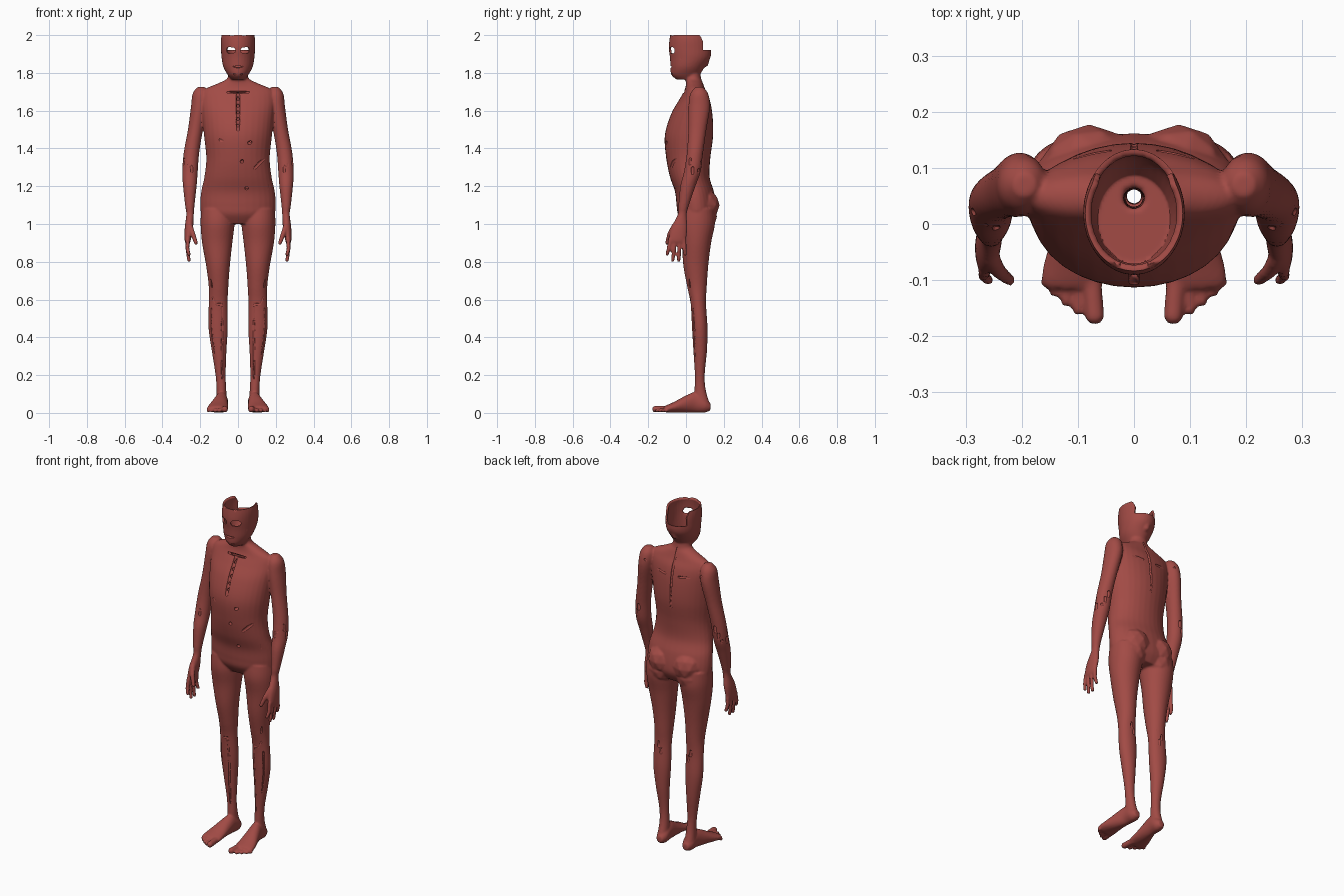
import bpy, bmesh, math
from mathutils import Vector, Matrix

VOXEL = 0.0055
BOTH = (1, -1)


def spline(pts, steps):
    """Catmull-Rom interpolation of tuples of any length."""
    v = [Vector(p) for p in pts]
    out = []
    for i in range(len(v) - 1):
        p0, p1, p2, p3 = v[max(i - 1, 0)], v[i], v[i + 1], v[min(i + 2, len(v) - 1)]
        for k in range(steps):
            t = k / steps
            out.append(0.5 * (2 * p1 + (p2 - p0) * t + (2 * p0 - 5 * p1 + 4 * p2 - p3) * t ** 2
                              + (3 * p1 - p0 - 3 * p2 + p3) * t ** 3))
    return out + [v[-1]]


def loft(bm, rings, axis='z', sides=(1,), seg=32, inset=0.0):
    """Elliptical sections (x, y, z, half width, half depth) skinned together."""
    for s in sides:
        loops = []
        for x, y, z, a, b in spline(rings, 6):
            a, b = a - inset, b - inset
            loop = []
            for k in range(seg):
                c, n = a * math.cos(math.tau * k / seg), b * math.sin(math.tau * k / seg)
                p = (x + c, y + n, z) if axis == 'z' else (x + c, y, z + n)
                loop.append(bm.verts.new((s * p[0], p[1], p[2])))
            loops.append(loop)
        for l0, l1 in zip(loops, loops[1:]):
            for k in range(seg):
                bm.faces.new((l0[k], l0[(k + 1) % seg], l1[(k + 1) % seg], l1[k]))
        bm.faces.new(loops[0])
        bm.faces.new(loops[-1])


def tube(bm, pts, sides=BOTH):
    """Chain of overlapping balls through (x, y, z, radius) points."""
    for s in sides:
        for p, q in zip(pts, pts[1:] or pts):
            p, q = Vector(p), Vector(q)
            n = max(1, int((q - p).xyz.length / (0.6 * min(p[3], q[3]))))
            for k in range(n + 1):
                c = p.lerp(q, k / n)
                bmesh.ops.create_icosphere(bm, subdivisions=2, radius=c[3],
                                           matrix=Matrix.Translation((s * c[0], c[1], c[2])))


def box(bm, lo, hi):
    lo, hi = Vector(lo), Vector(hi)
    m = Matrix.Translation((lo + hi) / 2) @ Matrix.Diagonal((*(hi - lo), 1))
    bmesh.ops.create_cube(bm, size=1, matrix=m)


def remeshed(name, bm, voxel):
    bmesh.ops.recalc_face_normals(bm, faces=bm.faces)
    me = bpy.data.meshes.new(name)
    bm.to_mesh(me)
    bm.free()
    ob = bpy.data.objects.new(name, me)
    bpy.context.collection.objects.link(ob)
    mod = ob.modifiers.new("fuse", 'REMESH')
    mod.mode = 'VOXEL'
    mod.voxel_size = voxel
    return ob


# Section profiles
TORSO = [(0, .06, 1.0, .15, .07), (0, .058, 1.05, .192, .1), (0, .055, 1.1, .2, .105),
         (0, .045, 1.17, .195, .103), (0, .02, 1.25, .178, .105), (0, .012, 1.35, .168, .117),
         (0, .016, 1.47, .18, .128), (0, .03, 1.58, .19, .11), (0, .045, 1.66, .195, .08),
         (0, .048, 1.71, .18, .055), (0, .045, 1.745, .105, .045), (0, .038, 1.77, .058, .042),
         (0, .035, 1.81, .05, .04)]
HEAD = [(0, .005, 1.765, .035, .055), (0, -.002, 1.79, .055, .076), (0, .008, 1.83, .077, .09),
        (0, .022, 1.88, .087, .107), (0, .021, 1.93, .09, .112), (0, .019, 1.98, .09, .106),
        (0, .018, 2.04, .08, .095)]
ARM = [(.195, .07, 1.725, .02, .02), (.198, .07, 1.69, .042, .047), (.205, .07, 1.62, .044, .057),
       (.225, .06, 1.5, .04, .048), (.246, .048, 1.38, .041, .043), (.254, .034, 1.28, .041, .044),
       (.255, .01, 1.2, .036, .04), (.255, -.012, 1.1, .025, .028), (.254, -.02, 1.05, .02, .024),
       (.26, -.036, .98, .022, .043), (.266, -.045, .92, .017, .046), (.266, -.045, .895, .011, .04)]
LEG = [(.105, .06, 1.08, .09, .09), (.108, .058, 1.0, .09, .095), (.11, .055, .9, .08, .078),
       (.106, .052, .78, .063, .066), (.103, .058, .67, .052, .052), (.105, .065, .58, .05, .041),
       (.105, .073, .45, .051, .041), (.1, .075, .33, .039, .036), (.092, .073, .2, .027, .026),
       (.088, .075, .12, .026, .03), (.088, .085, .05, .03, .04)]
FOOT = [(.085, .13, .032, .018, .018), (.085, .1, .042, .033, .04), (.087, .05, .056, .034, .054),
        (.095, 0, .047, .042, .045), (.105, -.06, .031, .053, .029), (.109, -.1, .022, .056, .02),
        (.11, -.115, .02, .045, .014)]

# Body
bm = bmesh.new()
loft(bm, TORSO)
loft(bm, HEAD)
for rings in (ARM, LEG):
    loft(bm, rings, sides=BOTH)
loft(bm, FOOT, axis='y', sides=BOTH)
tube(bm, [(.08, .088, 1.1, .09), (.09, .08, 1.04, .085)])              # buttocks
tube(bm, [(0, .1, 1.85, .02), (0, .108, 1.9, .026)], (1,))              # occipital bulge
for y0, y1, z1 in ((-.083, -.1, .84), (-.058, -.07, .808), (-.033, -.038, .808), (-.01, -.004, .84)):
    tube(bm, [(.266, y0, .92, .012), (.268, (y0 + y1) / 2, .87, .011), (.26, y1, z1, .01)])
tube(bm, [(.255, -.06, .99, .016), (.24, -.085, .95, .014), (.222, -.1, .9, .011)])   # thumb
for x0, x1, y1, r in ((.075, .07, -.162, .018), (.1, .1, -.153, .0105), (.121, .121, -.138, .0105),
                      (.14, .141, -.121, .01), (.154, .157, -.104, .01)):
    tube(bm, [(x0, -.095, .021, r), (x1, y1, r + .002, r)])             # toes
body = remeshed("muscle_body", bm, VOXEL)
sm = body.modifiers.new("soften", 'SMOOTH')
sm.iterations = 4

# Hollows and gaps where bone would show
bm = bmesh.new()
loft(bm, TORSO[3:10], inset=.022)
loft(bm, HEAD[2:] + [(0, .018, 2.12, .08, .095)], inset=.012)
tube(bm, [(0, .046, 1.83, .02), (0, .046, 1.7, .016), (0, .05, .95, .014)], (1,))
box(bm, (-.2, -.3, 2.0), (.2, .3, 2.2))                                 # open crown
box(bm, (-.2, .09, 1.92), (.2, .3, 2.2))
tube(bm, [(0, .15, 1.94, .02), (0, .12, 2.03, .06)], (1,))
tube(bm, [(.06, .13, 1.94, .025), (.06, .11, 2.03, .05)])
tube(bm, [(.042, -.09, 1.962, .006), (.042, -.09, 2.02, .026)])         # brow notches
tube(bm, [(.028, -.082, 1.92, .017), (.048, -.07, 1.92, .018)])         # eye sockets
tube(bm, [(.008, -.1, 1.87, .009), (.012, -.1, 1.885, .006)])           # nose
tube(bm, [(0, -.083, 1.832, .007), (.025, -.077, 1.834, .005)])         # mouth
tube(bm, [(.015, -.075, 1.793, .006), (.05, -.035, 1.803, .005)])       # jaw line
tube(bm, [(.083, -.03, 1.875, .009), (.078, -.045, 1.855, .008)])       # cheek
tube(bm, [(0, -.012, 1.697, .009), (.055, -.008, 1.697, .007)])         # collar bones
sternum = [(1.68, -.02), (1.64, -.044), (1.58, -.08), (1.5, -.108)]
tube(bm, [(0, y - .004, z, .011) for z, y in sternum], (1,))
for k in range(5):                                                      # breastbone holes
    z = 1.52 + .035 * k
    tube(bm, [(0, -.12, z, .007), (0, 0, z, .007)], (1,))
for _, y, z, r in [tuple(p) for p in spline([(0, .145, 1.3, .007), (0, .145, 1.5, .007),
                                             (0, .126, 1.66, .008), (0, .085, 1.765, .006)], 7)]:
    tube(bm, [(0, y + .001, z - .012, r), (0, y - .004, z + .002, r)] if z > 1.31 else
         [(0, y - .015, z, r)], (1,))                                   # spine gaps
tube(bm, [(.045, .131, 1.625, .007), (.12, .122, 1.635, .009), (.185, .122, 1.665, .007)])
tube(bm, [(.09, -.085, 1.295, .01), (.12, -.074, 1.325, .012), (.145, -.055, 1.345, .008)], (1,))
tube(bm, [(.17, -.025, 1.24, .007), (.168, -.022, 1.19, .011), (.16, -.02, 1.15, .005)])
for x, z in ((.085, 1.53), (-.06, 1.54), (.06, 1.43), (-.085, 1.44), (.02, 1.33), (.045, 1.19)):
    y = -.105 if z > 1.3 else -.058
    tube(bm, [(x, y, z, .011), (x * 1.15, y + .01, z + .006, .008)], (1,))
tube(bm, [(.085, .026, .56, .007), (.082, .034, .42, .008), (.085, .042, .3, .007),
          (.085, .05, .18, .005)])                                      # shins
tube(bm, [(.14, .038, .55, .006), (.138, .045, .42, .006), (.122, .048, .3, .004)])
for x0, z0, x1, z1 in ((.07, .6, .085, .575), (.135, .61, .12, .575), (.085, .575, .12, .575),
                       (.135, .67, .14, .72)):
    tube(bm, [(x0, .024, z0, .008), (x1, .02, z1, .007)])               # kneecaps
for x, z in ((.075, .61), (.105, .585), (.135, .615), (.09, .55)):
    tube(bm, [(x, .108, z - .012, .009), (x, .105, z + .015, .007)])    # back of knees
for x, y, z in ((.265, -.008, 1.32), (.245, -.01, 1.29), (.29, .02, 1.33), (.296, .035, 1.28),
                (.27, .082, 1.31), (.25, .085, 1.35), (.285, .07, 1.27)):
    tube(bm, [(x, y, z - .012, .008), (x, y, z + .016, .01)])           # elbows
cutter = remeshed("gap_cutter", bm, .0045)
cutter.hide_render = True

cut = body.modifiers.new("gaps", 'BOOLEAN')
cut.operation = 'DIFFERENCE'
cut.solver = 'MANIFOLD'
cut.object = cutter

# Bake the result, then drop the cutter
deps = bpy.context.evaluated_depsgraph_get()
mesh = bpy.data.meshes.new_from_object(body.evaluated_get(deps))
body.modifiers.clear()
body.data = mesh
bpy.data.objects.remove(cutter)

mat = bpy.data.materials.new("muscle_red")
mat.diffuse_color = (.36, .07, .06, 1)
mesh.materials.clear()
mesh.materials.append(mat)
bpy.context.view_layer.objects.active = body
body.select_set(True)
bpy.ops.object.shade_smooth_by_angle(angle=math.radians(45))
